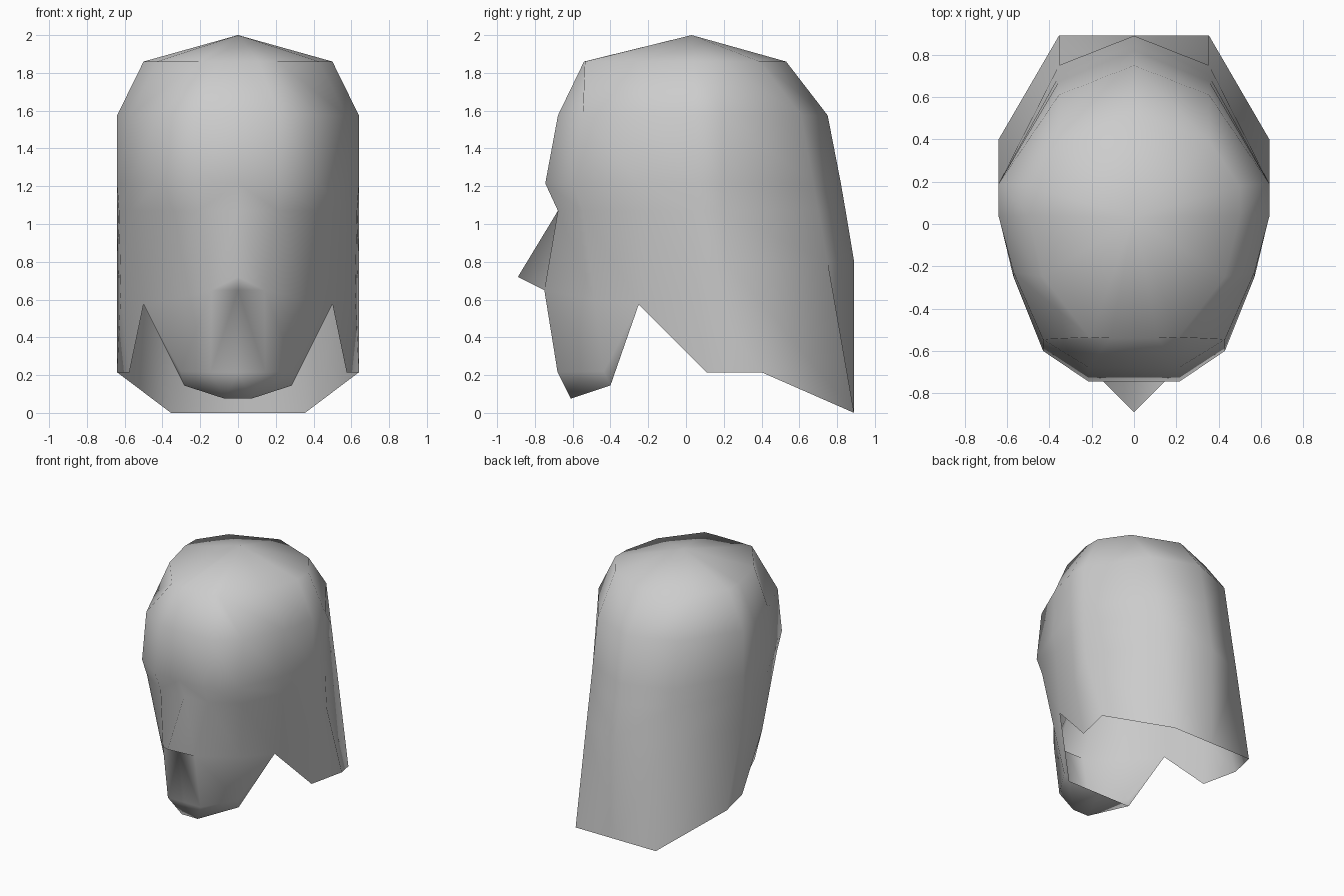
import bpy
import bmesh

cube = bpy.data.objects.get("Cube")
if cube:
    bpy.data.objects.remove(cube, do_unlink=True)

grey = bpy.data.materials.new("light grey")
grey.use_nodes = True
colour = (0.604, 0.604, 0.604, 1)
grey.diffuse_color = colour
grey.node_tree.nodes["Principled BSDF"].inputs["Base Color"].default_value = colour


def mirrored_shell(name, rows, apex):
    """Loft half-rows of points running from front to back, then mirror them."""
    mesh = bpy.data.meshes.new(name)
    bm = bmesh.new()
    grid = [[bm.verts.new(point) for point in row] for row in rows]
    top = bm.verts.new(apex)
    for a, b in zip(grid[0], grid[0][1:]):
        bm.faces.new((top, a, b))
    for upper, lower in zip(grid, grid[1:]):
        for i in range(len(upper) - 1):
            bm.faces.new((upper[i], lower[i], lower[i + 1], upper[i + 1]))
    # Repeated points collapse into triangles around the nose, jaw and hem
    bmesh.ops.remove_doubles(bm, verts=bm.verts[:], dist=0.0005)
    bmesh.ops.recalc_face_normals(bm, faces=bm.faces[:])
    for face in bm.faces:
        face.smooth = True
    bm.to_mesh(mesh)
    bm.free()
    mesh.materials.append(grey)
    obj = bpy.data.objects.new(name, mesh)
    bpy.context.collection.objects.link(obj)
    mirror = obj.modifiers.new("Mirror", "MIRROR")
    mirror.use_axis[0] = True
    mirror.use_clip = True
    mirror.merge_threshold = 0.001


# Half outline of the face and temple seen from above, front to side
face_plan = [(0, -.745), (.215, -.745), (.43, -.6), (.57, -.25), (.64, .04)]


def back_points(z, side_x, side_y, corner_y, back_y):
    return [(side_x, side_y, z), (.355, corner_y, z), (0, back_y, z)]


def skull_row(z, width, depth, corner_y, back_y):
    front = [(x * width, y * depth, z) for x, y in face_plan]
    return front + back_points(z, .64, .19, corner_y, back_y)


# Crown, forehead, brow and eye line
crown_z = 1.86
crown = [(x, y, crown_z) for x, y in
         [(0, -.54), (.11, -.54), (.21, -.535), (.43, -.25), (.5, .04)]]
rows = [
    crown + back_points(crown_z, .5, .18, .39, .53),
    skull_row(1.575, 1, .91, .61, .75),
    skull_row(1.215, 1, 1, .674, .82),
    skull_row(1.07, .985, .91, .7, .845),
]

# Nose tip and its base, joined to the cheeks and nape
notch = (.5, -.25, .575)
cheeks = [(.14, -.75, .65), (.36, -.485, .6), notch, (.62, .06, .65)]
cheeks += back_points(.8, .64, .21, .75, .89)
rows.append([(0, -.89, .72)] + cheeks)
rows.append([(0, -.75, .65)] + cheeks)

# Jaw, chin, chin underside and the long back hem
jaw = (.285, -.4, .145)
jaw_back = (0, -.4, .145)
hem = [notch, (.575, .11, .215), (.64, .4, .215), (.355, .89, 0), (0, .89, 0)]
rows.append([(0, -.68, .215), (.145, -.68, .215), (.305, -.435, .22)] + hem)
rows.append([(0, -.61, .075), (.07, -.61, .075), jaw] + hem)
rows.append([jaw_back, jaw_back, jaw] + hem)

mirrored_shell("head_shell", rows, apex=(0, .03, 2))
